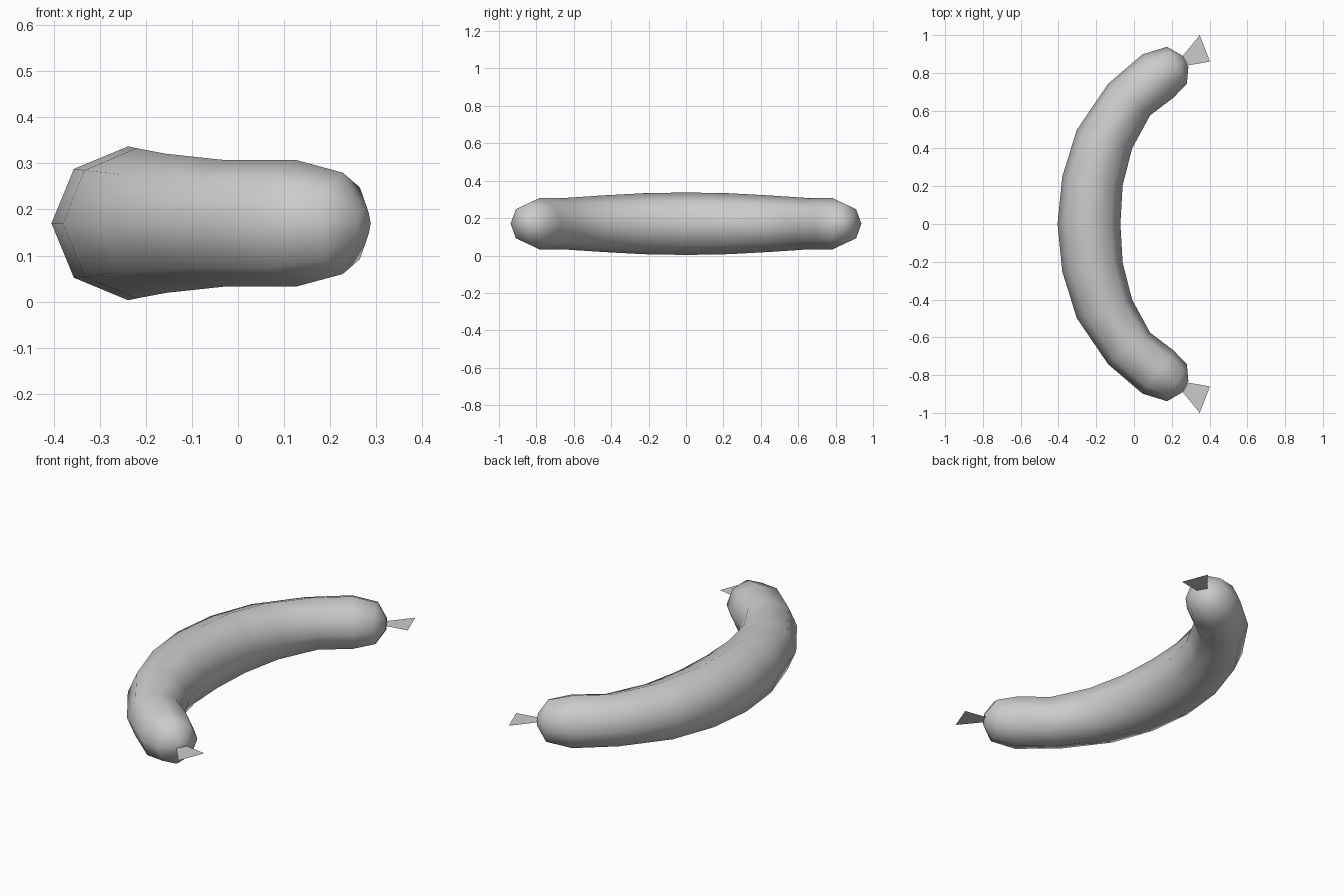
import bpy, bmesh, math
from mathutils import Vector

if "Cube" in bpy.data.objects:
    bpy.data.objects.remove(bpy.data.objects["Cube"])

SIDES = 8
MID_Z = 0.17

# Half of the curved body: outer and inner edge of each ring, from middle to tip
half = [
    ((-0.405, 0.0), (-0.072, 0.0), 0.167),
    ((-0.38, 0.25), (-0.06, 0.205), 0.163),
    ((-0.303, 0.498), (-0.01, 0.40), 0.151),
    ((-0.137, 0.742), (0.085, 0.575), 0.137),
    ((0.045, 0.898), (0.21, 0.67), 0.137),
    ((0.175, 0.938), (0.28, 0.743), 0.11),
    ((0.258, 0.89), (0.288, 0.833), 0.033),
]


def flip(p):
    return (p[0], -p[1])


def make_object(name, bm):
    mesh = bpy.data.meshes.new(name)
    bm.to_mesh(mesh)
    bm.free()
    obj = bpy.data.objects.new(name, mesh)
    bpy.context.collection.objects.link(obj)
    return obj


# Sausage body: octagonal rings swept along the bend
rings = [(flip(o), flip(i), r) for o, i, r in reversed(half[1:])] + half
bm = bmesh.new()
loops = []
for outer, inner, r in rings:
    o, i = Vector((*outer, MID_Z)), Vector((*inner, MID_Z))
    centre, side = (o + i) / 2, (o - i) / 2
    loop = []
    for k in range(SIDES):
        a = 2 * math.pi * k / SIDES
        loop.append(bm.verts.new(centre + side * math.cos(a) + Vector((0, 0, r * math.sin(a)))))
    loops.append(loop)
for a, b in zip(loops, loops[1:]):
    for k in range(SIDES):
        n = (k + 1) % SIDES
        bm.faces.new((a[k], a[n], b[n], b[k]))
bm.faces.new(loops[0])
bm.faces.new(loops[-1])
bmesh.ops.recalc_face_normals(bm, faces=bm.faces)
for f in bm.faces:
    f.smooth = True
make_object("sausage_body", bm)

# Flat flared casing tails at both tips
tail = [(0.258, 0.89), (0.288, 0.84), (0.402, 0.86), (0.348, 1.0)]
for name, outline in (("back_tail", tail), ("front_tail", [flip(p) for p in reversed(tail)])):
    bm = bmesh.new()
    bm.faces.new([bm.verts.new((x, y, MID_Z)) for x, y in outline])
    make_object(name, bm)
